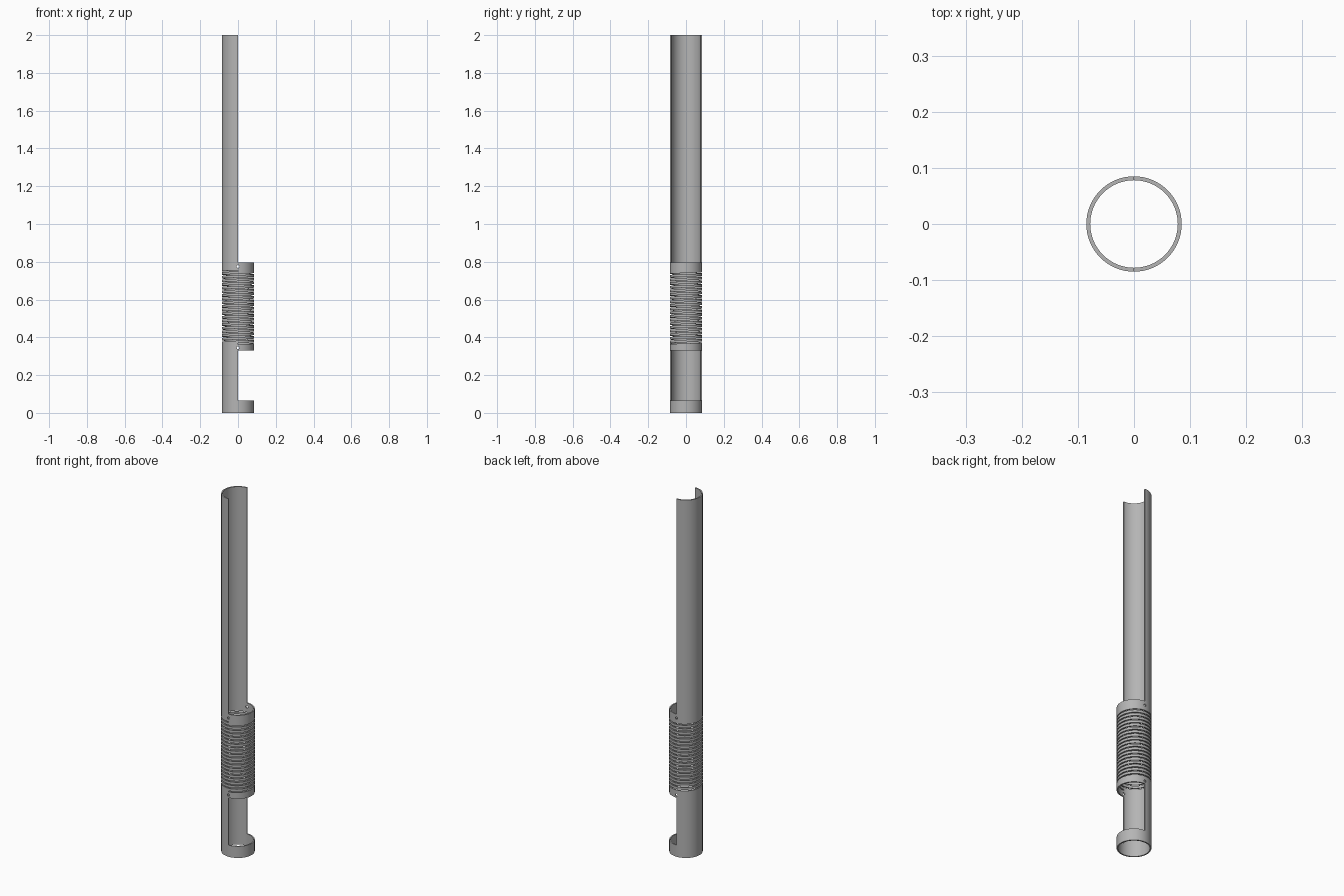
import bpy, bmesh
from math import cos, sin, pi, radians

R_OUT, R_IN = 0.085, 0.078
SIDES = 64
FRONT = -pi / 2

cube = bpy.data.objects.get("Cube")
if cube:
    bpy.data.objects.remove(cube, do_unlink=True)

metal = bpy.data.materials.new("grey_metal")
metal.use_nodes = True
GREY = (0.46, 0.46, 0.46, 1)
metal.diffuse_color = GREY
metal.node_tree.nodes["Principled BSDF"].inputs["Base Color"].default_value = GREY


def point(bm, r, a, z):
    return bm.verts.new((r * cos(a), r * sin(a), z))


def section(bm, a, low, high):
    """Four corners of the wall at one angle."""
    return [point(bm, R_OUT, a, low), point(bm, R_OUT, a, high),
            point(bm, R_IN, a, high), point(bm, R_IN, a, low)]


def join(bm, s, t):
    """Four wall faces between two neighbouring sections."""
    for i in range(4):
        j = (i + 1) % 4
        bm.faces.new((s[i], t[i], t[j], s[j]))


def finish(name, bm):
    bmesh.ops.recalc_face_normals(bm, faces=bm.faces)
    mesh = bpy.data.meshes.new(name)
    bm.to_mesh(mesh)
    bm.free()
    mesh.materials.append(metal)
    obj = bpy.data.objects.new(name, mesh)
    bpy.context.collection.objects.link(obj)
    activate(obj)
    bpy.ops.object.shade_smooth_by_angle(angle=radians(30))
    return obj


def activate(obj):
    bpy.ops.object.select_all(action='DESELECT')
    obj.select_set(True)
    bpy.context.view_layer.objects.active = obj


def ring(name, low, high):
    bm = bmesh.new()
    rows = [section(bm, 2 * pi * i / SIDES, low, high) for i in range(SIDES)]
    for i in range(SIDES):
        join(bm, rows[i], rows[(i + 1) % SIDES])
    return finish(name, bm)


def half_tube(name, low, high):
    """Open channel on the -x side."""
    bm = bmesh.new()
    half = SIDES // 2
    rows = [section(bm, pi / 2 + pi * i / half, low, high) for i in range(half + 1)]
    for s, t in zip(rows, rows[1:]):
        join(bm, s, t)
    bm.faces.new(rows[0])
    bm.faces.new(rows[-1])
    return finish(name, bm)


def spring(name, low, high, turns, gap):
    """Tube wall with a single helical slot cut through it."""
    bm = bmesh.new()
    pitch = (high - low - gap) / turns
    for k in range(turns + 1):
        rows = []
        for i in range(SIDES + 1):
            rise = pitch * i / SIDES
            bottom = low if k == 0 else low + pitch * (k - 1) + rise + gap
            top = high if k == turns else low + pitch * k + rise
            if top - bottom < 1e-5:
                top = bottom + 1e-5
            rows.append(section(bm, FRONT + 2 * pi * i / SIDES, bottom, top))
        for s, t in zip(rows, rows[1:]):
            join(bm, s, t)
    # walls closing the two ends of the slot
    for z in (low, high - gap):
        bm.faces.new(section(bm, FRONT, z, z + gap))
    return finish(name, bm)


def drill(obj, z):
    """Small pin hole from front to back."""
    bpy.ops.mesh.primitive_cylinder_add(vertices=20, radius=0.007, depth=0.4,
                                        location=(0, 0, z), rotation=(pi / 2, 0, 0))
    cutter = bpy.context.object
    cutter.hide_render = True
    activate(obj)
    mod = obj.modifiers.new("pin_hole", 'BOOLEAN')
    mod.operation, mod.solver, mod.object = 'DIFFERENCE', 'EXACT', cutter
    bpy.ops.object.modifier_apply(modifier=mod.name)
    bpy.data.objects.remove(cutter, do_unlink=True)


# Base ring and open channels
ring("base_ring", 0, 0.065)
half_tube("lower_channel", 0.065, 0.33)
half_tube("upper_channel", 0.797, 2.0)

# Spring section between two drilled collars
drill(ring("lower_collar", 0.33, 0.363), 0.345)
spring("spring_section", 0.363, 0.755, 20, 0.006)
drill(ring("upper_collar", 0.755, 0.797), 0.775)
